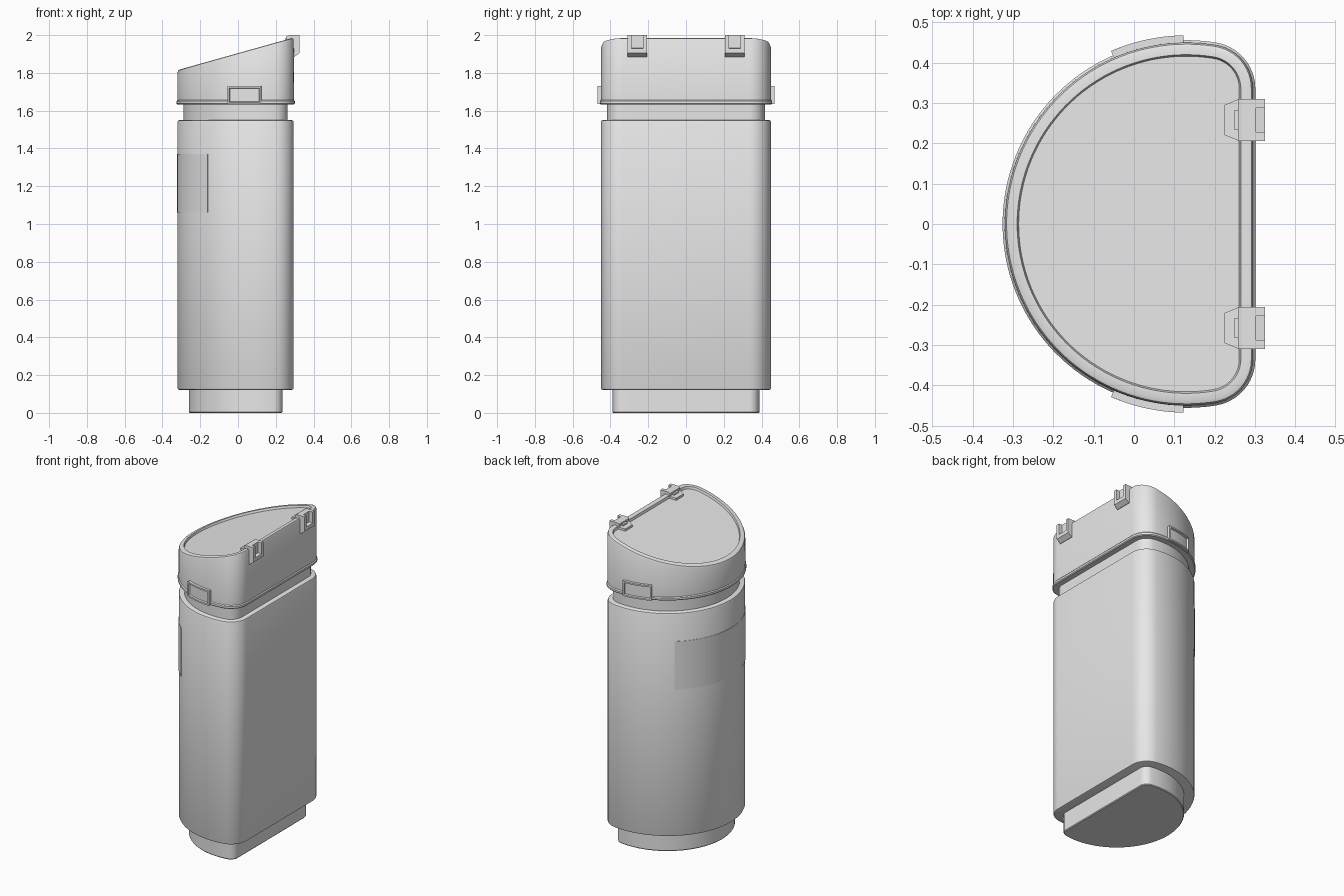
import bpy, bmesh, math

cube = bpy.data.objects.get("Cube")
if cube:
    bpy.data.objects.remove(cube, do_unlink=True)

grey = bpy.data.materials.new("light_grey")
grey.use_nodes = True
grey.diffuse_color = (0.8, 0.8, 0.8, 1)
grey.node_tree.nodes["Principled BSDF"].inputs["Base Color"].default_value = (0.8, 0.8, 0.8, 1)

# D-shaped outline: big round side towards -x, flat side at +x, filleted corners
CX, RADIUS, CORNER, CORNER_X = 0.13, 0.45, 0.11, 0.185
CORNER_Y = math.sqrt((RADIUS - CORNER) ** 2 - (CORNER_X - CX) ** 2)
TANGENT = math.atan2(CORNER_Y, CORNER_X - CX)


def arc(cx, cy, r, a0, a1, n):
    return [(cx + r * math.cos(a0 + (a1 - a0) * i / n),
             cy + r * math.sin(a0 + (a1 - a0) * i / n)) for i in range(n + 1)]


def outline(d):
    full = 2 * math.pi
    return (arc(CORNER_X, CORNER_Y, CORNER + d, 0, TANGENT, 12)
            + arc(CX, 0, RADIUS + d, TANGENT, full - TANGENT, 72)[1:-1]
            + arc(CORNER_X, -CORNER_Y, CORNER + d, full - TANGENT, full, 12))


def lid_top(x):
    return 1.987 + 0.28 * (x - 0.295)


def finish(name, bm, smooth=True):
    bmesh.ops.recalc_face_normals(bm, faces=bm.faces[:])
    mesh = bpy.data.meshes.new(name)
    bm.to_mesh(mesh)
    bm.free()
    mesh.materials.append(grey)
    obj = bpy.data.objects.new(name, mesh)
    bpy.context.collection.objects.link(obj)
    if smooth:
        bpy.ops.object.select_all(action='DESELECT')
        obj.select_set(True)
        bpy.context.view_layer.objects.active = obj
        bpy.ops.object.shade_smooth_by_angle(angle=math.radians(35))
    return obj


def loft(name, rings):
    """Stack of offset outlines; a height may be a number or a function of x."""
    bm = bmesh.new()
    loops = []
    for d, z in rings:
        loops.append([bm.verts.new((x, y, z(x) if callable(z) else z))
                      for x, y in outline(d)])
    for low, high in zip(loops, loops[1:]):
        for i in range(len(low)):
            j = (i + 1) % len(low)
            bm.faces.new((low[i], low[j], high[j], high[i]))
    bm.faces.new(loops[0][::-1])
    bm.faces.new(loops[-1])
    return finish(name, bm)


def prism(name, lower, upper):
    bm = bmesh.new()
    a = [bm.verts.new(p) for p in lower]
    b = [bm.verts.new(p) for p in upper]
    for i in range(len(a)):
        j = (i + 1) % len(a)
        bm.faces.new((a[i], a[j], b[j], b[i]))
    bm.faces.new(a[::-1])
    bm.faces.new(b)
    return finish(name, bm, False)


def side_prism(name, profile, y0, y1):
    return prism(name, [(x, y0, z) for x, z in profile], [(x, y1, z) for x, z in profile])


# Plinth, body and neck
loft("base_plinth", [(-0.064, 0), (-0.06, 0.005), (-0.06, 0.14)])
loft("body", [(-0.01, 0.122), (-0.003, 0.125), (0, 0.132),
              (0, 1.54), (-0.003, 1.547), (-0.01, 1.55)])
loft("neck", [(-0.032, 1.53), (-0.032, 1.65)])

# Slanted lid with a lower lip and a recessed top panel
loft("lid", [(0.001, 1.633), (0.006, 1.638), (0.006, 1.65), (0.001, 1.656),
             (0, lambda x: lid_top(x) - 0.012), (-0.004, lambda x: lid_top(x) - 0.003),
             (-0.012, lid_top), (-0.03, lid_top), (-0.034, lambda x: lid_top(x) - 0.014),
             (-0.042, lambda x: lid_top(x) - 0.014)])

# Thin curved label plate on the round side
bm = bmesh.new()
half = math.radians(50)
inner, outer = (arc(CX, 0, RADIUS + t, math.pi - half, math.pi + half, 36) for t in (-0.002, 0.002))
band = inner + outer[::-1]
bm.free()
prism("label_plate", [(x, y, 1.06) for x, y in band], [(x, y, 1.37) for x, y in band])


# Side latches: framed, recessed blocks bent around the lid
def latch(name, side):
    bm = bmesh.new()
    bmesh.ops.create_cube(bm, size=1)
    for v in bm.verts:
        v.co.x *= 0.185
        v.co.y = 0.468 if v.co.y > 0 else 0.44
        v.co.z = 1.682 + v.co.z * 0.095
    front = max(bm.faces, key=lambda f: f.calc_center_median().y)
    bmesh.ops.inset_region(bm, faces=[front], thickness=0.014)
    bmesh.ops.inset_region(bm, faces=[front], thickness=0.004, depth=-0.01)
    for i in range(-3, 4):
        bmesh.ops.bisect_plane(bm, geom=bm.verts[:] + bm.edges[:] + bm.faces[:],
                               plane_co=(i * 0.02, 0, 0), plane_no=(1, 0, 0))
    for v in bm.verts:
        a = math.radians(102.2) - v.co.x / 0.468
        r = v.co.y
        v.co.x, v.co.y = CX + r * math.cos(a), side * r * math.sin(a)
    finish(name, bm)


# Hinges on the flat side: slotted outer block and tapered tongue on the panel
def hinge(name, y):
    w, slot = 0.052, 0.03
    side_prism(name + "_back", [(0.258, 1.94), (0.258, 1.994), (0.268, 2.0), (0.302, 2.0),
                                (0.302, 1.888), (0.298, 1.885), (0.285, 1.885)], y - w, y + w)
    cheek = [(0.302, 1.888), (0.302, 2.0), (0.325, 2.0), (0.325, 1.905)]
    side_prism(name + "_cheek_a", cheek, y - w, y - slot)
    side_prism(name + "_cheek_b", cheek, y + slot, y + w)
    side_prism(name + "_slot_sill", [(0.302, 1.888), (0.302, 1.932), (0.325, 1.928),
                                     (0.325, 1.905)], y - slot, y + slot)
    plan = [(0.224, y - 0.037), (0.26, y - w), (0.26, y + w), (0.224, y + 0.037)]
    prism(name + "_tongue", [(a, b, lid_top(a) - 0.02) for a, b in plan],
          [(a, b, lid_top(a)) for a, b in plan])
    tab = [(0.248, y - 0.023), (0.26, y - 0.023), (0.26, y + 0.023), (0.248, y + 0.023)]
    prism(name + "_tab", [(a, b, lid_top(a) - 0.01) for a, b in tab],
          [(a, b, lid_top(a) + 0.008) for a, b in tab])


for side, label in ((1, "rear"), (-1, "front")):
    latch(label + "_latch", side)
    hinge(label + "_hinge", side * 0.258)
